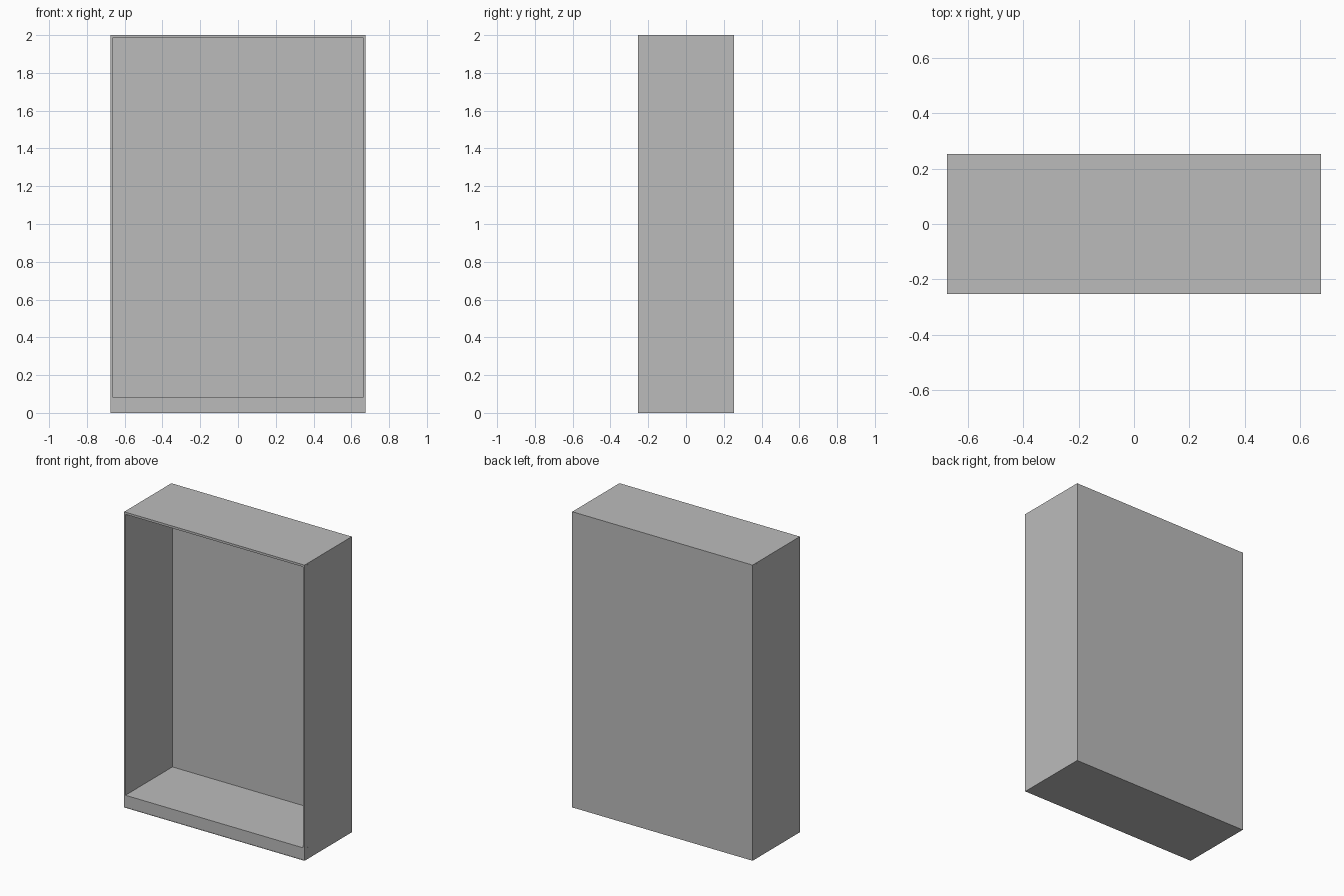
import bpy
import math

cube = bpy.data.objects.get("Cube")
if cube:
    bpy.data.objects.remove(cube, do_unlink=True)

# Overall cabinet sizes
W, H = 0.675, 2.0            # half width, height
FRONT, BACK = -0.253, 0.253
T = 0.01                     # board thickness
BACK_T = 0.004
PLINTH = 0.075
INNER = W - T

grey = bpy.data.materials.new("plain grey")
grey.use_nodes = True
colour = (0.5, 0.5, 0.5, 1)
grey.diffuse_color = colour
grey.node_tree.nodes["Principled BSDF"].inputs["Base Color"].default_value = colour


def board(name, x, y, z):
    """Box spanning the given (low, high) ranges."""
    spans = (x, y, z)
    bpy.ops.mesh.primitive_cube_add(size=1, location=[(a + b) / 2 for a, b in spans])
    obj = bpy.context.object
    obj.name = name
    obj.scale = [b - a for a, b in spans]
    bpy.ops.object.transform_apply(location=False, rotation=False, scale=True)
    obj.data.materials.append(grey)
    return obj


# Side panels with screw caps at the shelf levels
for side, s in (("left", 1), ("right", -1)):
    board(side + "_side_panel", sorted((s * INNER, s * W)), (FRONT, BACK), (0, H))
    for level, z in (("lower", PLINTH + T / 2), ("upper", H - T)):
        for place, y in (("front", -0.215), ("back", 0.205)):
            bpy.ops.mesh.primitive_cylinder_add(
                vertices=12, radius=0.004, depth=0.001,
                location=(s * W, y, z), rotation=(0, math.pi / 2, 0))
            cap = bpy.context.object
            cap.name = f"{side}_{level}_{place}_screw_cap"
            cap.data.materials.append(grey)

# Horizontal boards, plinth and back between the sides
across = (-INNER, INNER)
inside = (FRONT, BACK - BACK_T)
board("top_panel", across, inside, (H - 0.015, H))
board("bottom_shelf", across, inside, (PLINTH, PLINTH + T))
board("plinth_board", across, (FRONT + 0.002, FRONT + T), (0.003, PLINTH))
board("base_panel", across, inside, (0, 0.003))
board("back_panel", across, (BACK - BACK_T, BACK - 0.001), (0, H))
